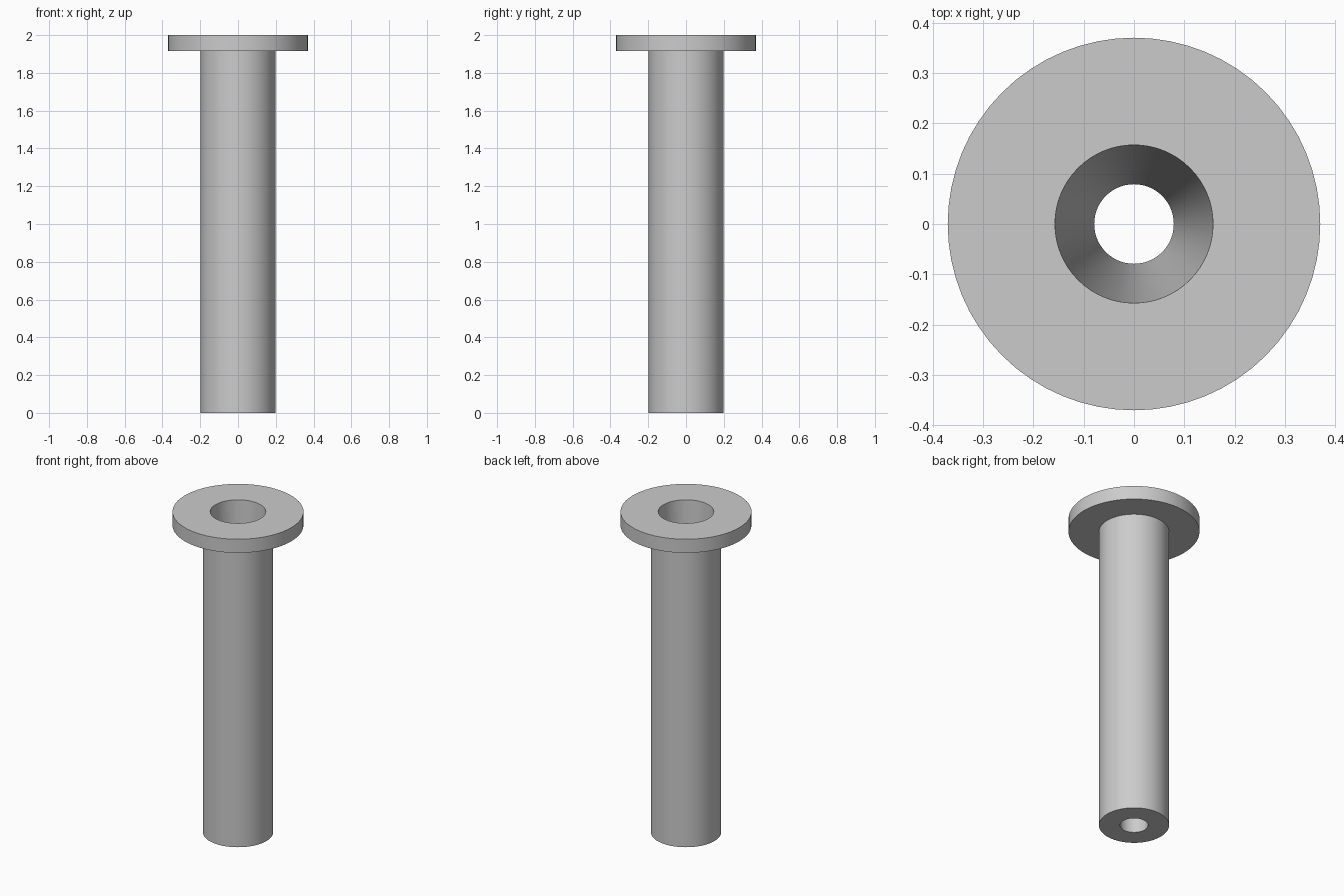
import bpy
import bmesh
import math

if "Cube" in bpy.data.objects:
    bpy.data.objects.remove(bpy.data.objects["Cube"], do_unlink=True)

SIDES = 64

# Single grey material
grey = bpy.data.materials.new("plain grey")
grey.use_nodes = True
colour = (0.6, 0.6, 0.6, 1)
grey.diffuse_color = colour
grey.node_tree.nodes["Principled BSDF"].inputs["Base Color"].default_value = colour


def lathe(name, profile):
    """Revolve a closed (radius, height) profile around the z axis."""
    bm = bmesh.new()
    rings = []
    for r, z in profile:
        angles = [math.tau * i / SIDES for i in range(SIDES)]
        rings.append([bm.verts.new((r * math.cos(a), r * math.sin(a), z)) for a in angles])
    for low, high in zip(rings, rings[1:] + rings[:1]):
        for i in range(SIDES):
            j = (i + 1) % SIDES
            bm.faces.new((low[i], low[j], high[j], high[i]))
    bmesh.ops.recalc_face_normals(bm, faces=bm.faces)
    mesh = bpy.data.meshes.new(name)
    bm.to_mesh(mesh)
    bm.free()
    mesh.materials.append(grey)
    obj = bpy.data.objects.new(name, mesh)
    bpy.context.collection.objects.link(obj)
    bpy.ops.object.select_all(action="DESELECT")
    obj.select_set(True)
    bpy.context.view_layer.objects.active = obj
    bpy.ops.object.shade_smooth_by_angle(angle=math.radians(30))
    return obj


# Flanged sleeve: shaft, wide top flange and a tapered through bore
lathe("flanged_sleeve", [
    (0.079, 0), (0.198, 0),
    (0.198, 1.915), (0.37, 1.915),
    (0.37, 2), (0.157, 2),
])
